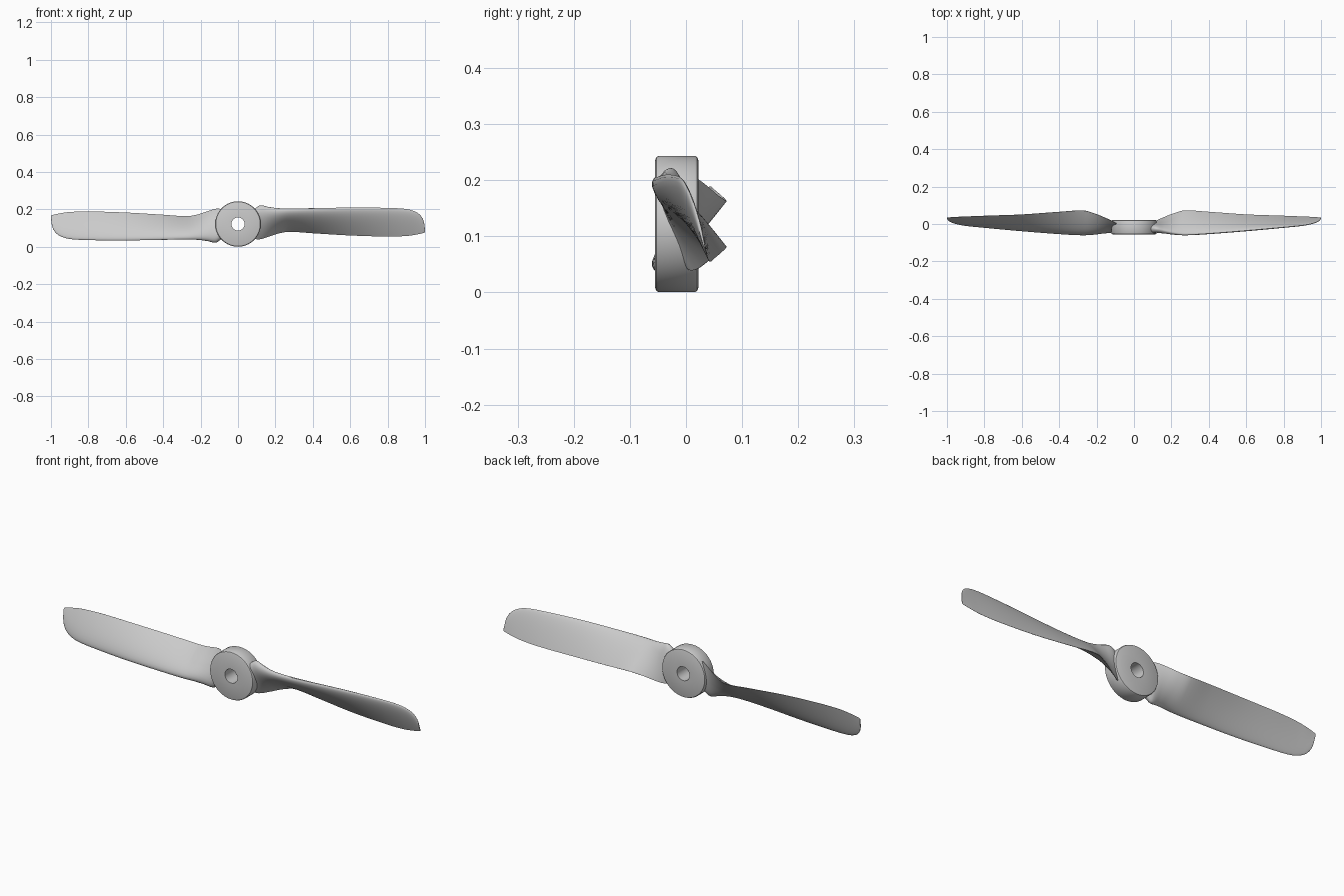
import bpy, bmesh, math
from mathutils import Vector

if "Cube" in bpy.data.objects:
    bpy.data.objects.remove(bpy.data.objects["Cube"])

CZ = 0.122  # hub axis height


def finish(name, bm, angle):
    bmesh.ops.recalc_face_normals(bm, faces=bm.faces)
    mesh = bpy.data.meshes.new(name)
    bm.to_mesh(mesh)
    bm.free()
    ob = bpy.data.objects.new(name, mesh)
    bpy.context.collection.objects.link(ob)
    ob.location.z = CZ
    bpy.ops.object.select_all(action='DESELECT')
    ob.select_set(True)
    bpy.context.view_layer.objects.active = ob
    bpy.ops.object.shade_smooth_by_angle(angle=math.radians(angle))
    return ob


def bridge(bm, rings, loop):
    n = len(rings[0])
    for a, b in zip(rings, rings[1:] + rings[:1] if loop else rings[1:]):
        for i in range(n):
            j = (i + 1) % n
            bm.faces.new((a[i], a[j], b[j], b[i]))


# Hub: ring turned about the y axis, with rounded outer corners and a through bore
profile = [(0.035, -0.055), (0.114, -0.055), (0.119, -0.053), (0.1215, -0.048),
           (0.1215, 0.015), (0.119, 0.020), (0.114, 0.022), (0.035, 0.022)]
bm = bmesh.new()
rings = []
for k in range(72):
    a = math.tau * k / 72
    rings.append([bm.verts.new((r * math.cos(a), y, r * math.sin(a))) for r, y in profile])
bridge(bm, rings, True)
finish("hub", bm, 35)

# Blade stations: x, leading edge y z, trailing edge y z, thickness
stations = [
    (0.070, -0.025, 0.180, -0.010, 0.065, 0.040),
    (0.095, -0.026, 0.207, 0.004, 0.042, 0.046),
    (0.120, -0.028, 0.222, 0.018, 0.041, 0.046),
    (0.160, -0.038, 0.214, 0.036, 0.053, 0.044),
    (0.210, -0.050, 0.206, 0.056, 0.070, 0.040),
    (0.270, -0.057, 0.204, 0.072, 0.081, 0.036),
    (0.400, -0.051, 0.206, 0.065, 0.073, 0.030),
    (0.600, -0.035, 0.210, 0.051, 0.061, 0.024),
    (0.800, -0.017, 0.208, 0.044, 0.055, 0.018),
    (0.900, -0.007, 0.202, 0.040, 0.058, 0.015),
    (0.950, 0.002, 0.187, 0.038, 0.065, 0.012),
    (0.980, 0.012, 0.163, 0.036, 0.071, 0.009),
    (0.995, 0.022, 0.130, 0.035, 0.075, 0.006),
    (1.000, 0.031, 0.090, 0.034, 0.078, 0.003),
]


def smooth(st, steps):
    """Cubic interpolation through the stations."""
    out = []
    for i in range(len(st) - 1):
        p1, p2 = st[i], st[i + 1]
        p0, p3 = st[max(i - 1, 0)], st[min(i + 2, len(st) - 1)]
        h = p2[0] - p1[0]
        for s in range(steps):
            t = s / steps
            row = [p1[0] + h * t]
            for c in range(1, 6):
                m1 = h * (p2[c] - p0[c]) / (p2[0] - p0[0])
                m2 = h * (p3[c] - p1[c]) / (p3[0] - p1[0])
                row.append((2*t**3 - 3*t*t + 1) * p1[c] + (t**3 - 2*t*t + t) * m1
                           + (3*t*t - 2*t**3) * p2[c] + (t**3 - t*t) * m2)
            out.append(row)
    return out + [st[-1]]


def half_thickness(u):
    return 10 * (0.2969 * math.sqrt(u) - 0.126 * u - 0.3516 * u**2 + 0.2843 * u**3 - 0.0990 * u**4)


# Blade: twisted airfoil sections, fuller on the front face
N = 14
us = [(1 - math.cos(math.pi * k / N)) / 2 for k in range(N + 1)]
bm = bmesh.new()
rings = []
for x, ly, lz, ty, tz, th in smooth(stations, 5):
    le, te = Vector((x, ly, lz - CZ)), Vector((x, ty, tz - CZ))
    d = te - le
    n = Vector((0, d.z, -d.y)).normalized()
    front = [le + d * u + n * th * 0.65 * half_thickness(u) for u in us]
    back = [le + d * u - n * th * 0.35 * half_thickness(u) for u in us[1:]]
    rings.append([bm.verts.new(p) for p in front + back[::-1]])
bridge(bm, rings, False)
bm.faces.new(rings[0])
bm.faces.new(rings[-1])
blade = finish("blade_right", bm, 50)

# Opposite blade: half turn about the hub axis
other = blade.copy()
other.name = "blade_left"
other.rotation_euler.y = math.pi
bpy.context.collection.objects.link(other)
